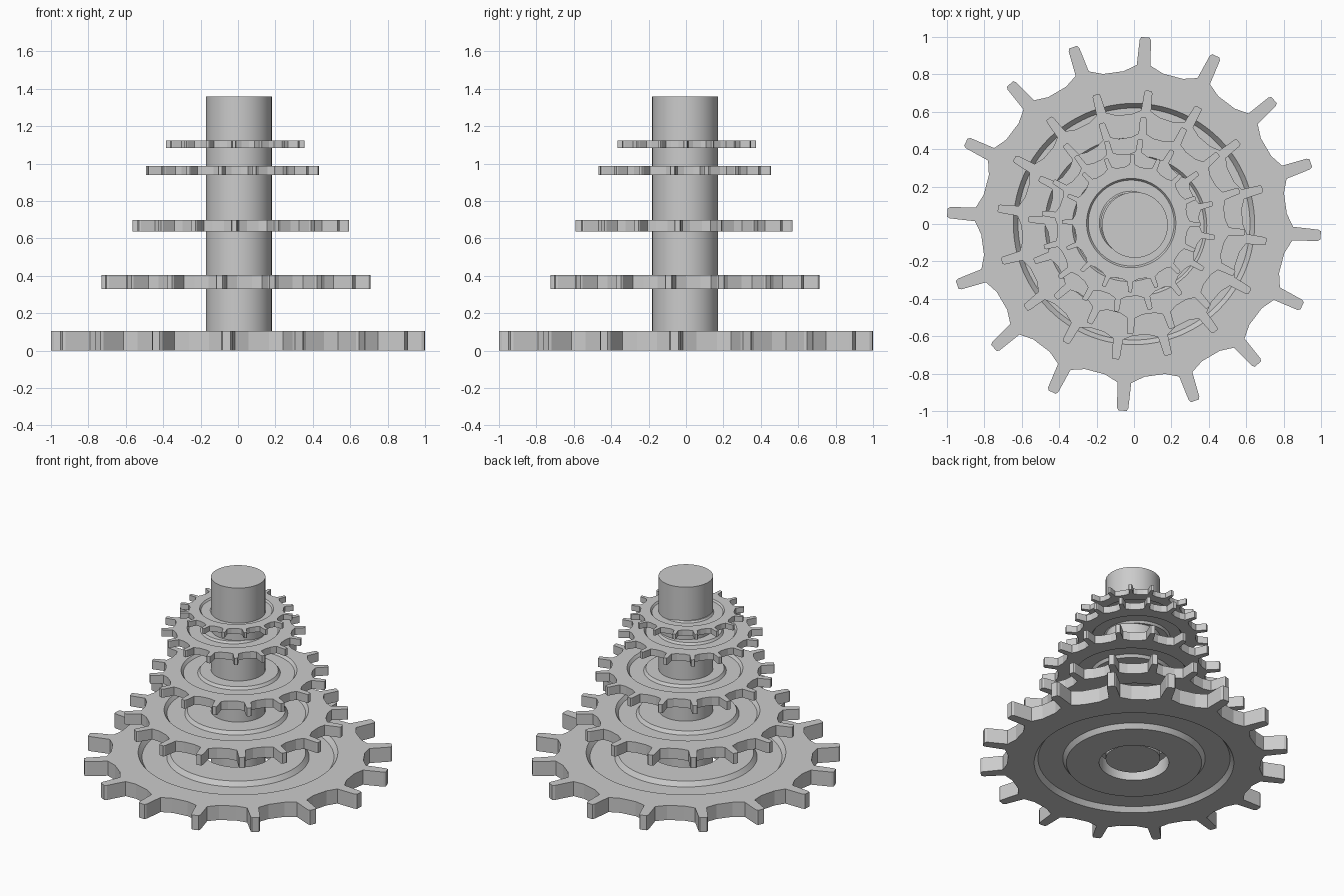
import bpy, bmesh, math

if "Cube" in bpy.data.objects:
    bpy.data.objects.remove(bpy.data.objects["Cube"])

grey = bpy.data.materials.new("plain_grey")
grey.diffuse_color = (0.6, 0.6, 0.6, 1)
grey.use_nodes = True
grey.node_tree.nodes["Principled BSDF"].inputs["Base Color"].default_value = grey.diffuse_color

TEETH = 16
# one tooth outline: radial and sideways distance for a gear of radius 1
TOOTH = [(.812, -.105), (.85, -.037), (.985, -.030), (1, -.022),
         (1, .022), (.985, .030), (.85, .037), (.812, .105)]
N = len(TOOTH)
THICK, DEPTH = .104, .032
# gear section from rim to bore: radius, depth of the groove below the face
SECTION = [(.645, 0), (.62, DEPTH), (.46, DEPTH), (.437, 0), (.225, 0)]


def add_object(name, bm):
    bmesh.ops.recalc_face_normals(bm, faces=bm.faces[:])
    mesh = bpy.data.meshes.new(name)
    bm.to_mesh(mesh)
    bm.free()
    mesh.materials.append(grey)
    obj = bpy.data.objects.new(name, mesh)
    bpy.context.collection.objects.link(obj)
    return obj


def outline():
    pts = []
    for k in range(TEETH):
        a = 2 * math.pi * k / TEETH
        c, s = math.cos(a), math.sin(a)
        pts += [(u * c - v * s, u * s + v * c) for u, v in TOOTH]
    return pts


def circle(r):
    step = 2 * math.pi / (TEETH * N)
    return [(r * math.cos((i - (N - 1) / 2) * step),
             r * math.sin((i - (N - 1) / 2) * step)) for i in range(TEETH * N)]


def gear(name, x, y, z, radius, phase):
    bm = bmesh.new()
    # loops run over the top face, down the bore and back along the underside
    top = [(outline(), THICK)] + [(circle(r), THICK - d) for r, d in SECTION]
    loops = top + [(pts, THICK - h) for pts, h in reversed(top)]
    rings = [[bm.verts.new((px, py, h)) for px, py in pts] for pts, h in loops]
    for a, b in zip(rings, rings[1:] + rings[:1]):
        for i in range(len(a)):
            j = (i + 1) % len(a)
            bm.faces.new((a[i], a[j], b[j], b[i]))
    obj = add_object(name, bm)
    obj.location = (x, y, z)
    obj.scale = (radius,) * 3
    obj.rotation_euler.z = math.radians(phase)


# stack of five gears, largest at the bottom
gear("gear_bottom", 0, 0, 0, 1.0, -3.5)
gear("gear_second", -.01, -.005, .33, .723, -7)
gear("gear_third", .015, -.01, .638, .58, -3.5)
gear("gear_fourth", -.03, -.007, .938, .465, -8)
gear("gear_top", -.015, .005, 1.084, .37, -1)

# central shaft
bm = bmesh.new()
bmesh.ops.create_cone(bm, cap_ends=True, segments=48, radius1=.176, radius2=.176, depth=1.33)
shaft = add_object("shaft", bm)
shaft.location = (.005, -.005, .03 + 1.33 / 2)
bpy.context.view_layer.objects.active = shaft
shaft.select_set(True)
bpy.ops.object.shade_smooth_by_angle(angle=math.radians(30))
